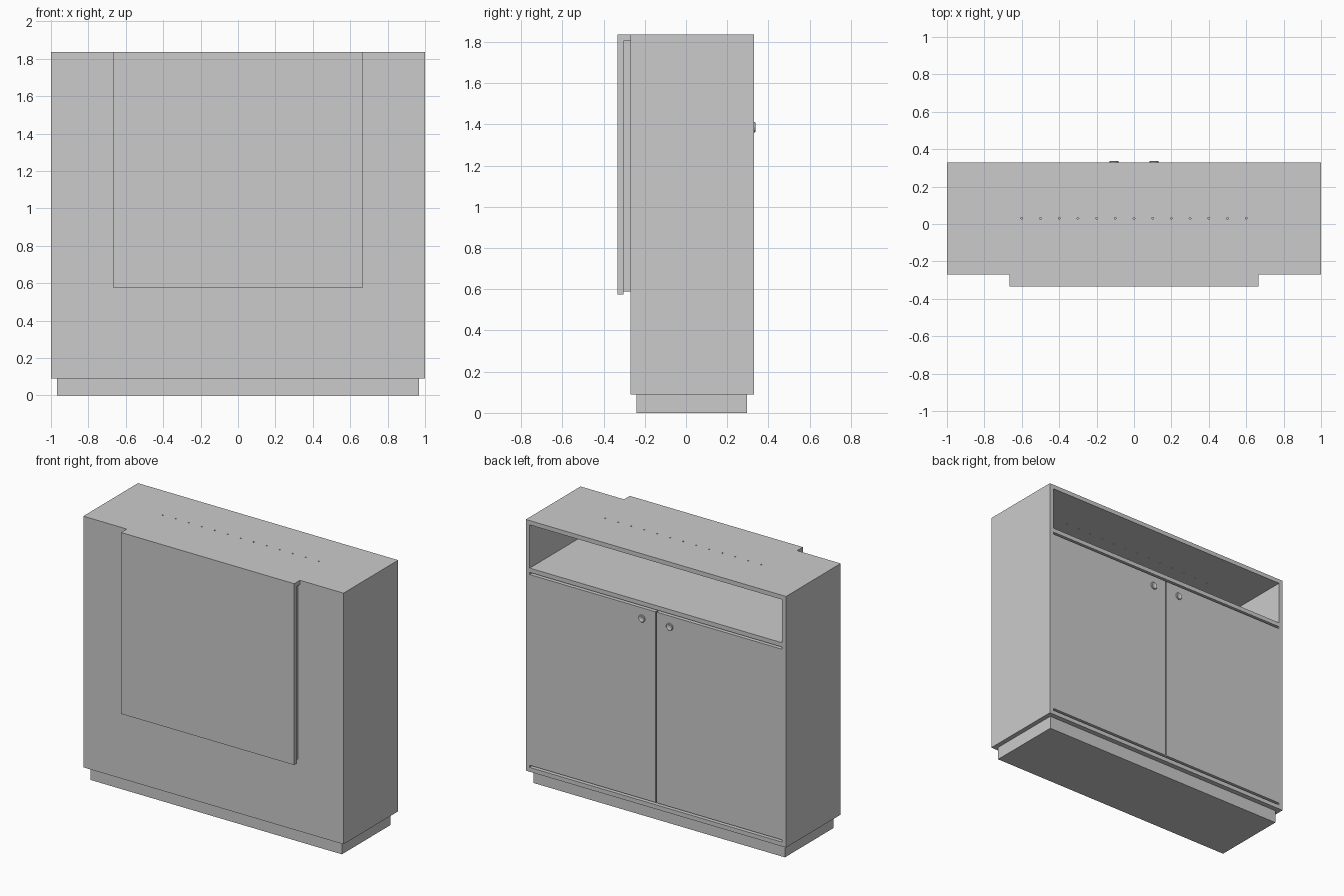
import bpy, bmesh, math
from mathutils import Matrix

if "Cube" in bpy.data.objects:
    bpy.data.objects.remove(bpy.data.objects["Cube"])

T = 0.03                      # board thickness
FRONT, BACK = -0.27, 0.33     # carcass depth
TOP, BASE = 1.835, 0.09       # carcass height


def new_object(name, bm):
    bmesh.ops.recalc_face_normals(bm, faces=bm.faces)
    mesh = bpy.data.meshes.new(name)
    bm.to_mesh(mesh)
    bm.free()
    obj = bpy.data.objects.new(name, mesh)
    bpy.context.collection.objects.link(obj)
    return obj


def board(name, x0, x1, y0, y1, z0, z1):
    bm = bmesh.new()
    m = Matrix.Translation(((x0 + x1) / 2, (y0 + y1) / 2, (z0 + z1) / 2)) \
        @ Matrix.Diagonal((x1 - x0, y1 - y0, z1 - z0, 1))
    bmesh.ops.create_cube(bm, size=1, matrix=m)
    return new_object(name, bm)


# Plinth and carcass boards
board("plinth", -0.967, 0.967, -0.24, 0.295, 0, BASE)
board("bottom_board", -1 + T, 1 - T, FRONT + T, BACK, BASE, BASE + T)
board("front_board", -1 + T, 1 - T, FRONT, FRONT + T, BASE, TOP - T)
board("shelf", -1 + T, 1 - T, FRONT + T, BACK, 1.475, 1.505)
for side, s in (("left", -1), ("right", 1)):
    xs = sorted((s, s * (1 - T)))
    board(side + "_side", *xs, FRONT, BACK, BASE, TOP - T)

# Top board, stepped forward over the front panel
half = [(0.665, -0.333), (0.665, FRONT), (1, FRONT), (1, BACK)]
outline = half + [(-x, y) for x, y in reversed(half)]
bm = bmesh.new()
face = bm.faces.new([bm.verts.new((x, y, TOP - T)) for x, y in outline])
ext = bmesh.ops.extrude_face_region(bm, geom=[face])
bmesh.ops.translate(bm, vec=(0, 0, T),
                    verts=[v for v in ext["geom"] if isinstance(v, bmesh.types.BMVert)])
top = new_object("top_board", bm)

# Row of small cable holes through the top
bm = bmesh.new()
for i in range(13):
    bmesh.ops.create_cone(bm, cap_ends=True, segments=12, radius1=0.005, radius2=0.005,
                          depth=0.1, matrix=Matrix.Translation((-0.6 + 0.1 * i, 0.03, TOP)))
cutter = new_object("hole_cutter", bm)
cutter.hide_render = True
cutter.hide_set(True)
mod = top.modifiers.new("holes", 'BOOLEAN')
mod.operation = 'DIFFERENCE'
mod.solver = 'EXACT'
mod.object = cutter

# Raised front panel on an inset spacer
board("front_panel", -0.665, 0.665, -0.333, -0.303, 0.575, TOP - T)
board("panel_spacer", -0.65, 0.65, -0.303, FRONT, 0.59, TOP - T)


# Round dished knob turned about the y axis
def knob(name, x, z):
    profile = [(0.025, 0), (0.025, 0.005), (0.022, 0.008), (0.018, 0.008), (0.012, 0.004), (0, 0.003)]
    bm = bmesh.new()
    verts = [bm.verts.new((r, h, 0)) for r, h in profile]
    edges = [bm.edges.new(p) for p in zip(verts, verts[1:])]
    bmesh.ops.spin(bm, geom=verts + edges, cent=(0, 0, 0), axis=(0, 1, 0),
                   angle=math.tau, steps=24)
    bmesh.ops.remove_doubles(bm, verts=bm.verts, dist=1e-5)
    bmesh.ops.translate(bm, vec=(x, BACK, z), verts=bm.verts)
    obj = new_object(name, bm)
    bpy.ops.object.select_all(action='DESELECT')
    obj.select_set(True)
    bpy.context.view_layer.objects.active = obj
    bpy.ops.object.shade_smooth_by_angle(angle=math.radians(40))


# Pair of doors with shadow gaps, and their knobs
for side, s in (("left", -1), ("right", 1)):
    xs = sorted((s * 0.004, s * (1 - T)))
    board(side + "_door", *xs, BACK - T, BACK, 0.135, 1.46)
    knob(side + "_knob", s * 0.107, 1.386)
